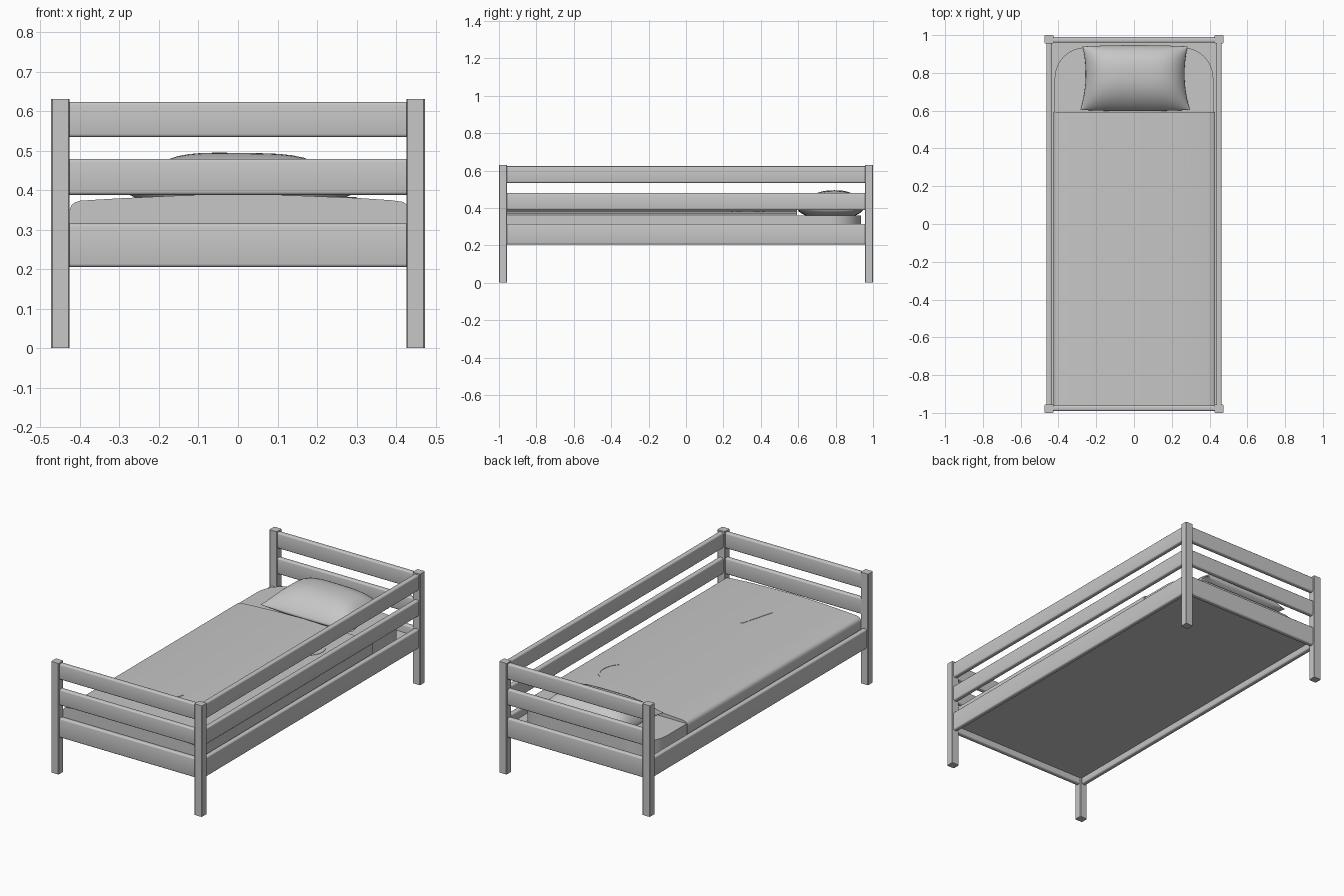
import bpy, bmesh, math
from mathutils import Vector

if "Cube" in bpy.data.objects:
    bpy.data.objects.remove(bpy.data.objects["Cube"], do_unlink=True)

# One plain grey for the whole bed
grey = bpy.data.materials.new("plain grey")
grey.use_nodes = True
COLOUR = (0.57, 0.57, 0.57, 1)
grey.diffuse_color = COLOUR
grey.node_tree.nodes["Principled BSDF"].inputs["Base Color"].default_value = COLOUR


def finish(name, bm, smooth=None):
    bmesh.ops.recalc_face_normals(bm, faces=bm.faces)
    mesh = bpy.data.meshes.new(name)
    bm.to_mesh(mesh)
    bm.free()
    mesh.materials.append(grey)
    ob = bpy.data.objects.new(name, mesh)
    bpy.context.collection.objects.link(ob)
    if smooth:
        bpy.ops.object.select_all(action='DESELECT')
        ob.select_set(True)
        bpy.context.view_layer.objects.active = ob
        bpy.ops.object.shade_smooth_by_angle(angle=math.radians(smooth))
    return ob


def box(name, centre, size, axis=2, radius=0.0, segments=1):
    """Box whose edges running along the given axis may be rounded."""
    bm = bmesh.new()
    bmesh.ops.create_cube(bm, size=1)
    bmesh.ops.scale(bm, vec=size, verts=bm.verts)
    bmesh.ops.translate(bm, vec=centre, verts=bm.verts)
    if radius:
        long_edges = [e for e in bm.edges
                      if abs((e.verts[0].co - e.verts[1].co).normalized()[axis]) > 0.9]
        bmesh.ops.bevel(bm, geom=long_edges, offset=radius, segments=segments,
                        profile=0.5, affect='EDGES')
    return finish(name, bm, 35 if segments > 1 else None)


def prism(name, outline, shift, smooth=None):
    bm = bmesh.new()
    face = bm.faces.new([bm.verts.new(p) for p in outline])
    ext = bmesh.ops.extrude_face_region(bm, geom=[face], use_keep_orig=True)
    verts = [g for g in ext["geom"] if isinstance(g, bmesh.types.BMVert)]
    bmesh.ops.translate(bm, vec=shift, verts=verts)
    return finish(name, bm, smooth)


ENDS = ((-1, "foot"), (1, "head"))
SIDES = ((-1, "right"), (1, "left"))

# Corner posts
for sx, side in SIDES:
    for sy, end in ENDS:
        box(f"{end}_{side}_post", (sx * 0.4495, sy * 0.978, 0.315), (0.047, 0.044, 0.63), 2, 0.003)

# Rails: three at each end and on the left side, only the lowest on the right
THICK = 0.029
RAILS = {"lower": (0.205, 0.315), "middle": (0.388, 0.479), "upper": (0.534, 0.623)}
for level, (z0, z1) in RAILS.items():
    mid, tall = (z0 + z1) / 2, z1 - z0
    for sy, end in ENDS:
        box(f"{end}_{level}_rail", (0, sy * 0.975, mid), (0.87, THICK, tall), 0, 0.008, 3)
    for sx, side in SIDES:
        if sx > 0 or level == "lower":
            box(f"{side}_{level}_rail", (sx * 0.45, 0, mid), (THICK, 1.93, tall), 1, 0.008, 3)

# Base board under the mattress, set up between the lower rails
box("base_board", (0, 0, 0.255), (0.874, 1.924, 0.03))

# Mattress with rounded corners at the head
R, W, HEAD, FOOT = 0.165, 0.42, 0.935, -0.95
outline = [(-W, FOOT, 0.27), (W, FOOT, 0.27)]
for sx, start in ((1, 0), (-1, 90)):
    for i in range(13):
        a = math.radians(start + i * 7.5)
        outline.append((sx * (W - R) + R * math.cos(a), HEAD - R + R * math.sin(a), 0.27))
prism("mattress", outline, (0, 0, 0.09), 30)

# Blanket: softly crowned cross-section run along the bed
section = [(-0.426, 0.27), (-0.426, 0.35), (-0.422, 0.361), (-0.414, 0.368), (-0.4, 0.373),
           (-0.3, 0.379), (-0.15, 0.386), (0, 0.389), (0.15, 0.386), (0.3, 0.38),
           (0.39, 0.374), (0.418, 0.37), (0.428, 0.362), (0.428, 0.27)]
prism("blanket", [(x, -0.962, z) for x, z in section], (0, 1.555, 0), 40)


def blanket_top(x):
    for (x0, z0), (x1, z1) in zip(section[1:], section[2:]):
        if x0 <= x < x1:
            return z0 + (z1 - z0) * (x - x0) / (x1 - x0)


# Thin raised trims on the blanket
def trim(name, points):
    prism(name, [(x, y, blanket_top(x) - 0.002) for x, y in points], (0, 0, 0.004))


angles = [math.radians(-60 + 10 * i) for i in range(13)]
trim("crescent_trim",
     [(0.2 + 0.1 * math.cos(a), 0.33 + 0.1 * math.sin(a)) for a in angles]
     + [(0.21 + 0.075 * math.cos(a), 0.33 + 0.095 * math.sin(a)) for a in reversed(angles)])
trim("slim_trim", [(-0.043, -0.715), (-0.028, -0.715), (0.025, -0.52), (0.01, -0.52)])

# Pillow: two bulged sheets meeting at a seam, sides drawn in between the corners
N = 24


def pillow_point(i, j, side):
    u, v = -math.cos(math.pi * i / N), -math.cos(math.pi * j / N)
    x = 0.006 + u * (0.284 - 0.022 * (1 - v * v) - 0.006 * v)
    y = 0.772 + 0.168 * v * (1 + 0.04 * (1 - u * u))
    bulge = max(0, (1 - u ** 4) * (1 - abs(v) ** 2.5)) ** 0.7
    if side < 0:
        return x, y, 0.39 - 0.05 * bulge
    return x, y + 0.022 * bulge, 0.39 + 0.104 * bulge * (1 - 0.03 * u)


bm = bmesh.new()
for side in (1, -1):
    grid = [[bm.verts.new(pillow_point(i, j, side)) for j in range(N + 1)] for i in range(N + 1)]
    for i in range(N):
        for j in range(N):
            bm.faces.new((grid[i][j], grid[i + 1][j], grid[i + 1][j + 1], grid[i][j + 1]))
bmesh.ops.remove_doubles(bm, verts=bm.verts, dist=0.0002)
finish("pillow", bm, 60)
